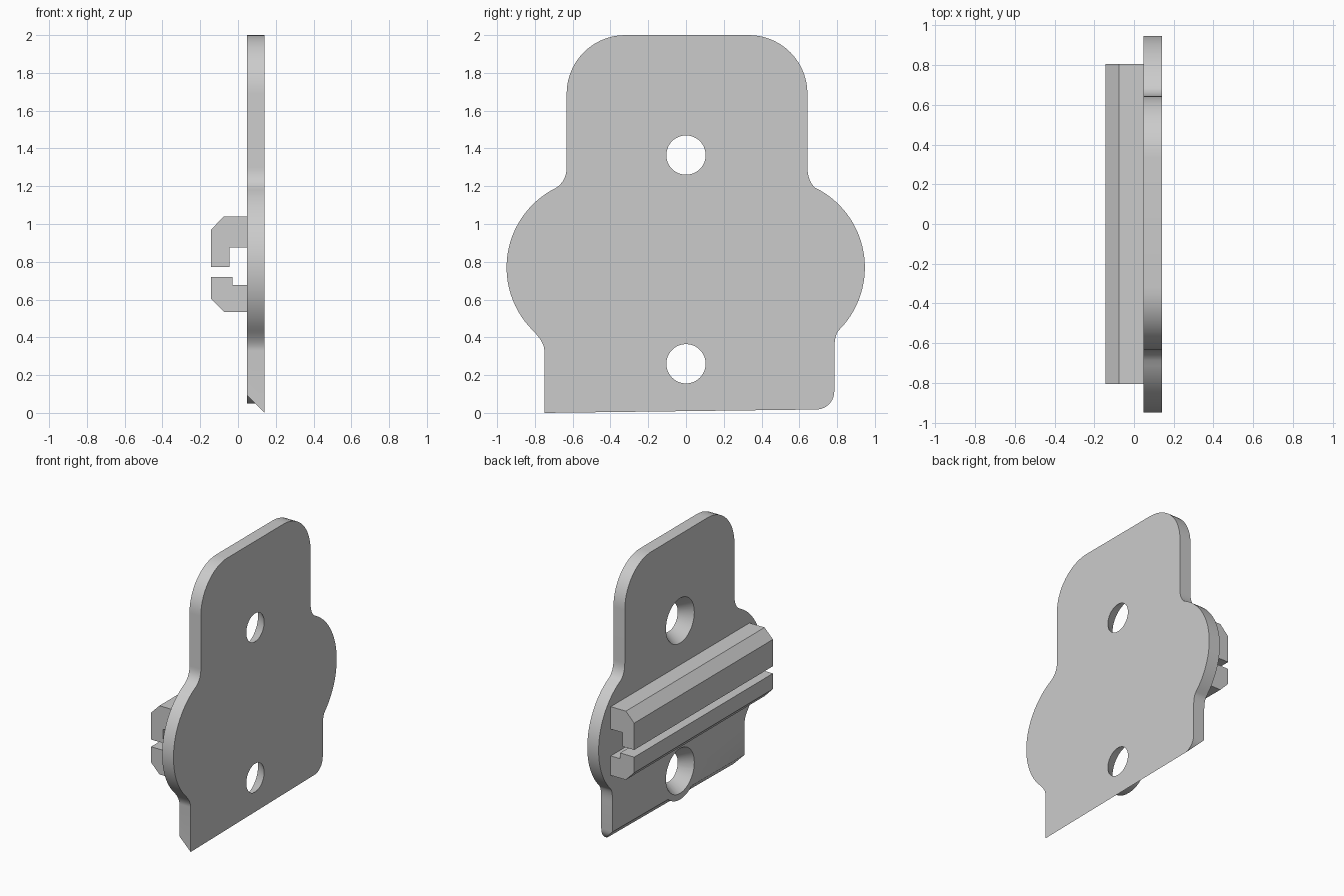
import bpy, bmesh
from math import sin, cos, radians, atan2, pi
from mathutils import Vector, Matrix

if "Cube" in bpy.data.objects:
    bpy.data.objects.remove(bpy.data.objects["Cube"])

grey = bpy.data.materials.new("light grey")
grey.use_nodes = True
colour = (0.6, 0.6, 0.6, 1)
grey.diffuse_color = colour
grey.node_tree.nodes["Principled BSDF"].inputs["Base Color"].default_value = colour

BACK, FACE = 0.048, 0.14      # plate thickness range along x
LOW_HOLE, HIGH_HOLE = 0.26, 1.365


def finish(name, bm):
    bmesh.ops.recalc_face_normals(bm, faces=bm.faces)
    mesh = bpy.data.meshes.new(name)
    bm.to_mesh(mesh)
    bm.free()
    mesh.materials.append(grey)
    ob = bpy.data.objects.new(name, mesh)
    bpy.context.collection.objects.link(ob)
    return ob


def extrude(points, offset):
    bm = bmesh.new()
    face = bm.faces.new([bm.verts.new(p) for p in points])
    geom = bmesh.ops.extrude_face_region(bm, geom=[face])["geom"]
    verts = [g for g in geom if isinstance(g, bmesh.types.BMVert)]
    bmesh.ops.translate(bm, verts=verts, vec=offset)
    return bm


def arc(cy, cz, r, a0, a1, steps=14):
    angles = [radians(a0 + (a1 - a0) * i / steps) for i in range(steps + 1)]
    return [(cy + r * cos(a), cz + r * sin(a)) for a in angles]


def blend(p0, p1, p2, steps=8):
    p0, p1, p2 = Vector(p0), Vector(p1), Vector(p2)
    ts = [i / steps for i in range(steps + 1)]
    return [tuple(p0 * (1 - t) ** 2 + p1 * 2 * t * (1 - t) + p2 * t * t) for t in ts]


def side(neck, foot, belly):
    """Half outline from the top corner down to the foot, on the +y side."""
    r = 0.47
    cy = belly - r
    upper, lower = arc(cy, 0.77, r, 64, -45, 28)[0], arc(cy, 0.77, r, 64, -45, 28)[-1]
    pts = arc(neck - 0.31, 1.69, 0.31, 90, 0)
    pts += blend((neck, 1.30), (neck, 1.23), upper)
    pts += arc(cy, 0.77, r, 64, -45, 28)[1:-1]
    pts += blend(lower, (foot, lower[1] - (lower[0] - foot)), (foot, 0.33))
    return pts


def disc(name, x0, x1, z, r0, r1):
    bm = bmesh.new()
    bmesh.ops.create_cone(bm, cap_ends=True, segments=48, radius1=r0, radius2=r1, depth=x1 - x0)
    move = Matrix.Translation(((x0 + x1) / 2, 0, z)) @ Matrix.Rotation(pi / 2, 4, "Y")
    bmesh.ops.transform(bm, matrix=move, verts=bm.verts)
    return finish(name, bm)


def combine(ob, other, operation):
    mod = ob.modifiers.new(operation, "BOOLEAN")
    mod.operation, mod.object, mod.solver = operation, other, "EXACT"
    bpy.context.view_layer.objects.active = ob
    bpy.ops.object.modifier_apply(modifier=mod.name)
    bpy.data.objects.remove(other)


# Plate outline: one side, one rounded foot, one square foot, mirrored other side
outline = side(0.643, 0.785, 0.947)
outline += arc(0.69, 0.113, 0.095, 0, -90, 10)
outline += [(-0.75, 0.0)]
outline += [(-y, z) for y, z in reversed(side(0.632, 0.75, 0.95))]
bm = extrude([(BACK, y, z) for y, z in outline], (FACE - BACK, 0, 0))

# Sloped bottom edge
slope = 0.018 / 1.44
bmesh.ops.bisect_plane(bm, geom=bm.verts[:] + bm.edges[:] + bm.faces[:],
                       plane_co=(FACE, -0.75, 0), plane_no=(-1, slope, -1), clear_outer=True)
bmesh.ops.holes_fill(bm, edges=[e for e in bm.edges if e.is_boundary])
plate = finish("plate", bm)

# Boss round the lower hole, then both countersunk holes
combine(plate, disc("boss", BACK, FACE - 0.015, LOW_HOLE, 0.21, 0.21), "UNION")
over = 0.02
grow = (0.165 - 0.104) / (FACE - BACK) * over
for z in (LOW_HOLE, HIGH_HOLE):
    hole = disc("hole", BACK - over, FACE + over, z, 0.165 + grow, 0.104 - grow)
    combine(plate, hole, "DIFFERENCE")

bpy.ops.object.select_all(action="DESELECT")
plate.select_set(True)
bpy.context.view_layer.objects.active = plate
bpy.ops.object.shade_smooth_by_angle(angle=radians(25))

# Hooked rails on the back of the plate
rails = {
    "upper_rail": [(BACK, 1.04), (-0.075, 1.04), (-0.143, 0.97), (-0.143, 0.773),
                   (-0.046, 0.773), (-0.046, 0.875), (BACK, 0.875)],
    "lower_rail": [(BACK, 0.535), (-0.075, 0.535), (-0.143, 0.605), (-0.143, 0.72),
                   (-0.028, 0.72), (-0.028, 0.678), (BACK, 0.678)],
}
for name, profile in rails.items():
    finish(name, extrude([(x, -0.806, z) for x, z in profile], (0, 1.612, 0)))
